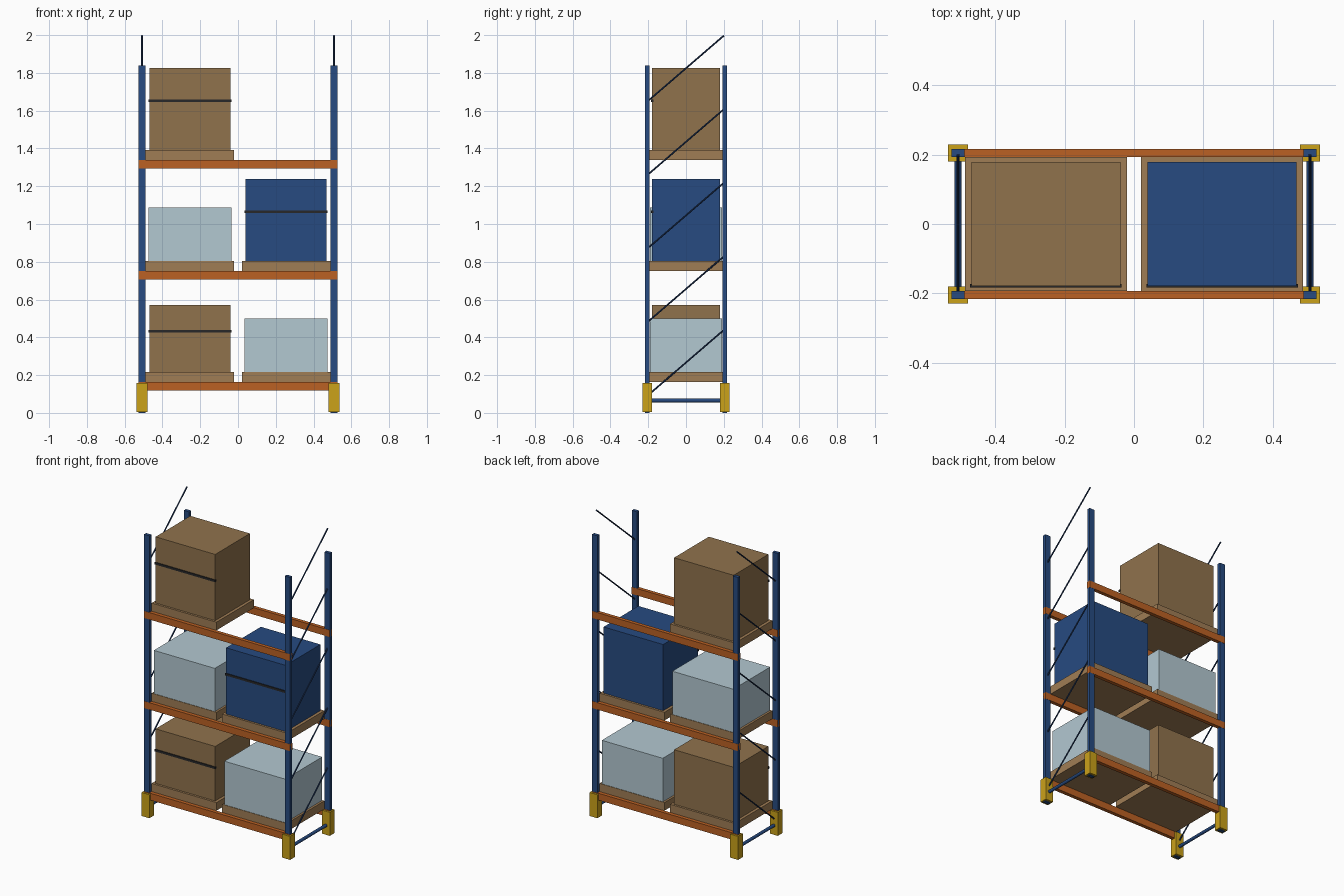
import bpy, bmesh
from mathutils import Vector, Matrix

if "Cube" in bpy.data.objects:
    bpy.data.objects.remove(bpy.data.objects["Cube"])


def material(name, rgb):
    m = bpy.data.materials.new(name)
    m.diffuse_color = (*rgb, 1)
    m.use_nodes = True
    m.node_tree.nodes["Principled BSDF"].inputs["Base Color"].default_value = m.diffuse_color
    return m


BLUE = material("frame_blue", (0.02, 0.07, 0.22))
ORANGE = material("beam_orange", (0.50, 0.12, 0.017))
YELLOW = material("guard_yellow", (0.60, 0.36, 0.01))
WOOD = material("pallet_wood", (0.35, 0.205, 0.09))
CARD = material("cardboard", (0.28, 0.17, 0.073))
WRAP = material("wrap_pale", (0.45, 0.58, 0.64))
DARK = material("strap_dark", (0.02, 0.02, 0.022))
NAVY = material("brace_navy", (0.015, 0.04, 0.12))


def finish(name, bm, mat):
    me = bpy.data.meshes.new(name)
    bm.to_mesh(me)
    bm.free()
    me.materials.append(mat)
    ob = bpy.data.objects.new(name, me)
    bpy.context.collection.objects.link(ob)
    return ob


def box(name, x, y, z, mat):
    """Box given by (min, max) on each axis."""
    size = [b - a for a, b in (x, y, z)]
    mid = [(a + b) / 2 for a, b in (x, y, z)]
    bm = bmesh.new()
    bmesh.ops.create_cube(bm, size=1, matrix=Matrix.Translation(mid) @ Matrix.Diagonal((*size, 1)))
    return finish(name, bm, mat)


def rod(name, a, b, r, sides, mat):
    """Straight rod between two points."""
    a, b = Vector(a), Vector(b)
    d = b - a
    rot = d.to_track_quat('Z', 'Y').to_matrix().to_4x4()
    bm = bmesh.new()
    bmesh.ops.create_cone(bm, cap_ends=True, segments=sides, radius1=r, radius2=r,
                          depth=d.length, matrix=Matrix.Translation((a + b) / 2) @ rot)
    return finish(name, bm, mat)


def around(c, half):
    return (c - half, c + half)


FX, FY = 0.508, 0.205            # upright centres
LEVELS = (0.163, 0.752, 1.34)    # beam top heights

# End frames: uprights, foot guards, tie bar and diagonal braces
for side, sx in (("left", -1), ("right", 1)):
    x = sx * FX
    for end, sy in (("front", -1), ("back", 1)):
        y = sy * FY
        box(f"upright_{side}_{end}", around(x, 0.019), around(y, 0.011), (0, 1.84), BLUE)
        box(f"foot_guard_{side}_{end}", around(x, 0.0285), around(y, 0.0245), (0.005, 0.158), YELLOW)
    rod(f"tie_bar_{side}", (x, -FY, 0.066), (x, FY, 0.066), 0.01, 12, BLUE)
    for i in range(5):
        z = 0.097 + 0.3895 * i
        rod(f"brace_{side}_{i + 1}", (x, -0.197, z), (x, 0.2, z + 0.342), 0.0045, 8, NAVY)

# Load beams
for i, z in enumerate(LEVELS):
    for end, sy in (("front", -1), ("back", 1)):
        box(f"beam_{end}_{i + 1}", (-0.527, 0.527), around(sy * FY, 0.012), (z - 0.045, z), ORANGE)

# Pallets with loads: level, side, top height, material, strap height
LOADS = (
    (0, -1, 0.572, CARD, 0.433),
    (0, 1, 0.50, WRAP, None),
    (1, -1, 1.087, WRAP, None),
    (1, 1, 1.237, BLUE, 1.065),
    (2, -1, 1.825, CARD, 1.653),
)
for n, (lvl, s, top, mat, strap) in enumerate(LOADS, 1):
    z0, cx = LEVELS[lvl], s * 0.2545
    z1 = z0 + 0.053
    box(f"pallet_{n}", around(cx, 0.234), around(0, 0.193), (z0, z1), WOOD)
    hx, hy = (0.22, 0.19) if strap is None else (0.215, 0.179)
    box(f"load_{n}", around(cx, hx), around(0, hy), (z1, top), mat)
    if strap:
        box(f"strap_{n}", around(cx, 0.219), (-0.184, -0.173), around(strap, 0.007), DARK)
